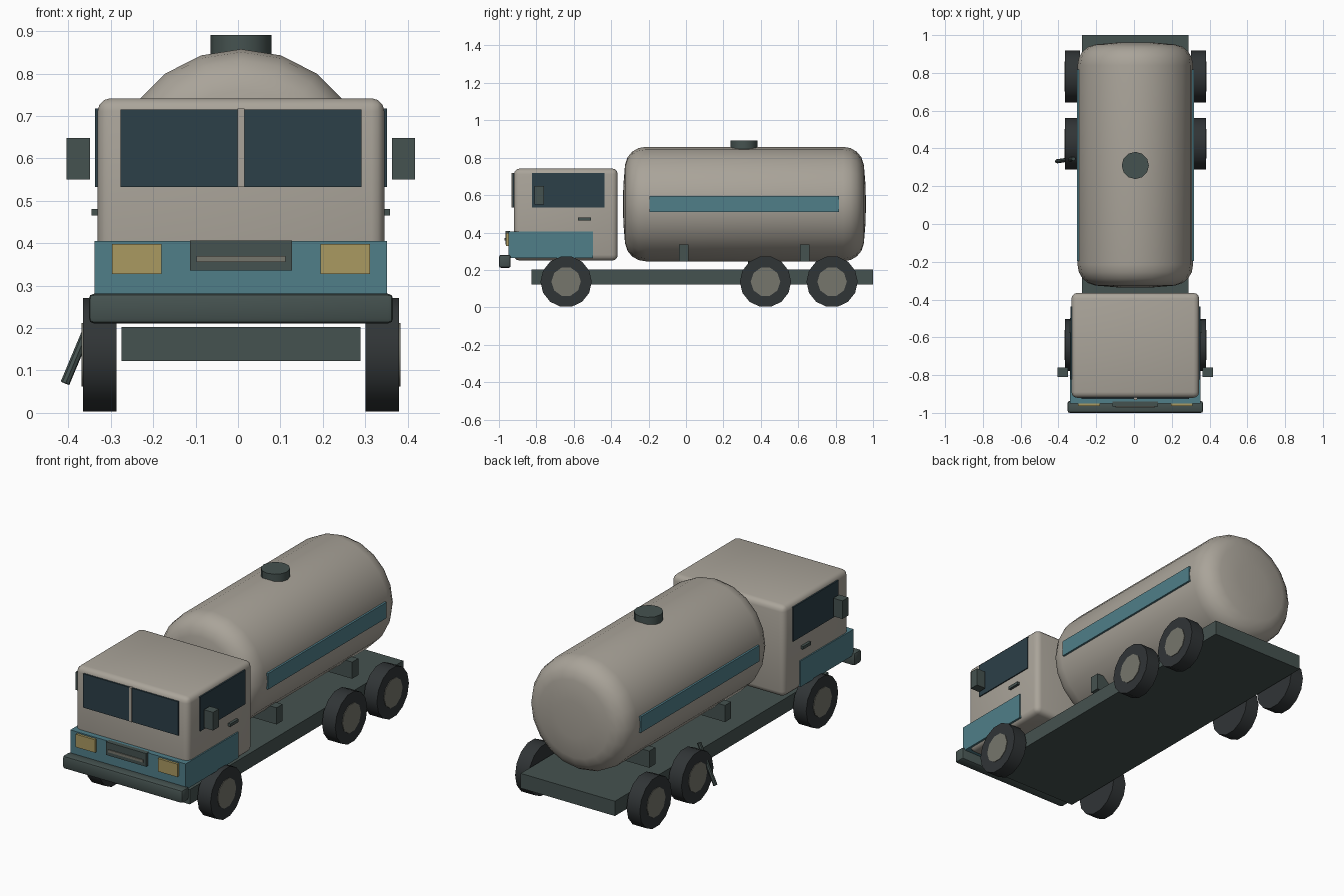
import bpy, bmesh, math
from mathutils import Vector

if "Cube" in bpy.data.objects:
    bpy.data.objects.remove(bpy.data.objects["Cube"])

CX = 0.007  # truck centre line


def mat(name, rgb):
    m = bpy.data.materials.new(name)
    m.diffuse_color = (*rgb, 1)
    m.use_nodes = True
    m.node_tree.nodes["Principled BSDF"].inputs["Base Color"].default_value = m.diffuse_color
    return m


BODY = mat("beige", (0.40, 0.37, 0.32))
TEAL = mat("teal", (0.08, 0.21, 0.25))
DARK = mat("dark_grey", (0.06, 0.085, 0.08))
GLASS = mat("glass", (0.025, 0.05, 0.065))
TYRE = mat("tyre", (0.03, 0.035, 0.037))
HUB = mat("hub", (0.18, 0.18, 0.15))
LAMP = mat("lamp", (0.40, 0.32, 0.12))


def finish(bm, name, m):
    bmesh.ops.recalc_face_normals(bm, faces=bm.faces)
    me = bpy.data.meshes.new(name)
    bm.to_mesh(me)
    bm.free()
    ob = bpy.data.objects.new(name, me)
    me.materials.append(m)
    bpy.context.collection.objects.link(ob)
    return ob


def smooth(ob, angle=40):
    bpy.ops.object.select_all(action='DESELECT')
    ob.select_set(True)
    bpy.context.view_layer.objects.active = ob
    bpy.ops.object.shade_smooth_by_angle(angle=math.radians(angle))


def box(name, x, y, z, m, bevel=0, seg=3):
    """Box from ranges; x is relative to the centre line."""
    bm = bmesh.new()
    bmesh.ops.create_cube(bm, size=1)
    for v in bm.verts:
        v.co = [(a + b) / 2 + (b - a) * c for (a, b), c in zip((x, y, z), v.co)]
        v.co.x += CX
    if bevel:
        bmesh.ops.bevel(bm, geom=bm.edges[:], offset=bevel, segments=seg,
                        profile=0.5, affect='EDGES')
    ob = finish(bm, name, m)
    if bevel:
        smooth(ob)
    return ob


def rod(name, a, b, r, sides, m):
    """Cylinder between two points, smooth round the side."""
    a, b = Vector(a), Vector(b)
    bm = bmesh.new()
    bmesh.ops.create_cone(bm, cap_ends=True, segments=sides, radius1=r,
                          radius2=r, depth=(b - a).length)
    ob = finish(bm, name, m)
    ob.location = (a + b) / 2
    ob.rotation_euler = (b - a).to_track_quat('Z', 'X').to_euler()
    smooth(ob)
    return ob


def pair(name, x, y, z, m):
    """Box on each side of the centre line."""
    box(name + "_right", x, y, z, m)
    box(name + "_left", (-x[1], -x[0]), y, z, m)


# chassis, cab and bumper
box("chassis", (-.282, .282), (-.825, 1.0), (.122, .202), DARK)
box("cab", (-.338, .338), (-.92, -.365), (.25, .742), BODY, .03)
box("cab_lower_band", (-.345, .345), (-.95, -.497), (.265, .405), TEAL)
box("front_bumper", (-.359, .359), (-1.0, -.937), (.211, .281), DARK, .012, 2)

# windows
pair("windscreen", (.008, .284), (-.927, -.91), (.533, .716), GLASS)
box("windscreen_divider", (-.008, .008), (-.932, -.91), (.533, .718), BODY)
pair("side_window", (.32, .344), (-.823, -.437), (.533, .718), GLASS)

# cab fittings
pair("mirror", (.356, .411), (-.81, -.76), (.55, .648), DARK)
pair("door_handle", (.33, .352), (-.577, -.508), (.465, .481), DARK)
pair("headlight", (.188, .304), (-.963, -.94), (.328, .398), LAMP)
box("grille", (-.12, .12), (-.966, -.94), (.336, .407), DARK)
box("grille_bar", (-.105, .105), (-.971, -.95), (.356, .37), HUB)

# tank: half profile (radius, y) mirrored and spun round its axis
MID, TZ = .3125, .552
half = [(0, -.337), (.1, -.335), (.21, -.326), (.25, -.313), (.28, -.288),
        (.299, -.255), (.306, -.215)]
profile = half + [(r, 2 * MID - y) for r, y in reversed(half)]
bm = bmesh.new()
vs = [bm.verts.new((CX, y, TZ + r)) for r, y in profile]
es = [bm.edges.new(p) for p in zip(vs, vs[1:])]
bmesh.ops.spin(bm, geom=vs + es, cent=(CX, 0, TZ), axis=(0, 1, 0),
               angle=math.tau, steps=20)
bmesh.ops.remove_doubles(bm, verts=bm.verts[:], dist=1e-4)
smooth(finish(bm, "tank", BODY))

# tank fittings
pair("tank_stripe", (.28, .31), (-.195, .818), (.51, .596), TEAL)
for i, y in enumerate((-.012, .635)):
    box(f"tank_support_{i + 1}", (-.25, .25), (y - .026, y + .026), (.245, .335), DARK)
rod("tank_hatch", (CX, .31, .84), (CX, .31, .891), .072, 12, DARK)

# wheels with hubs
for axle, y in (("front", -.641), ("middle", .425), ("rear", .781)):
    for side, s in (("right", 1), ("left", -1)):
        rod(f"{axle}_{side}_tyre", (CX + s * .294, y, .137),
            (CX + s * .373, y, .137), .137, 14, TYRE)
        rod(f"{axle}_{side}_hub", (CX + s * .31, y, .137),
            (CX + s * .376, y, .137), .079, 10, HUB)

# drain hose on the left
rod("drain_hose", (-.32, .345, .28), (-.408, .332, .07), .011, 8, DARK)
